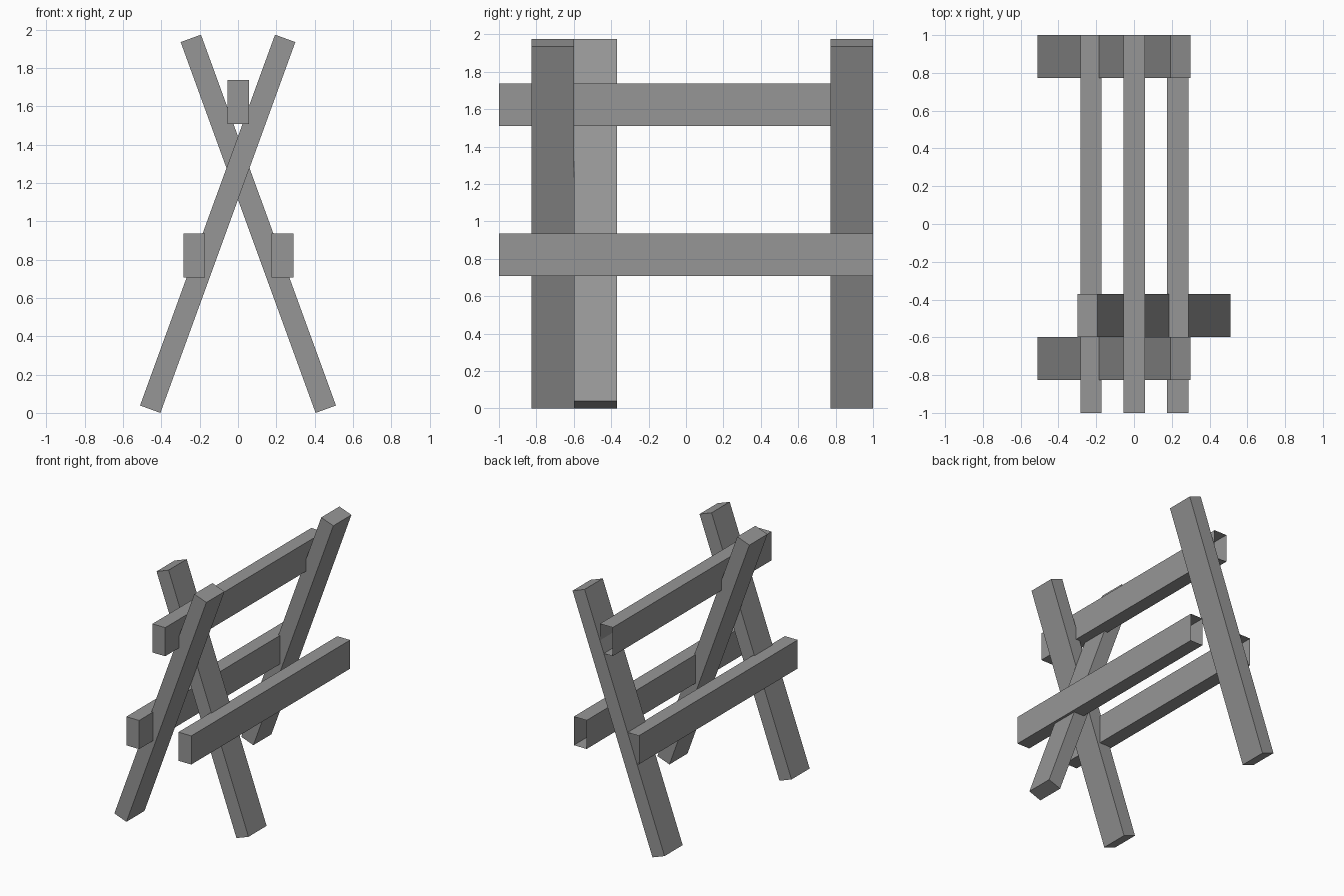
import bpy, bmesh, math
from mathutils import Matrix, Vector

if "Cube" in bpy.data.objects:
    bpy.data.objects.remove(bpy.data.objects["Cube"])

THICK, WIDE = 0.113, 0.228     # plank cross-section
LEG_LEN = 2.06
LEAN = math.radians(20)

grey = bpy.data.materials.new("dark_grey")
grey.diffuse_color = (0.305, 0.305, 0.305, 1.0)
grey.use_nodes = True
grey.node_tree.nodes["Principled BSDF"].inputs["Base Color"].default_value = grey.diffuse_color


def plank(name, size, loc, lean=0.0, open_back=False):
    """Box plank, leaned about the y axis; optionally without its rear end cap."""
    bm = bmesh.new()
    bmesh.ops.create_cube(bm, size=1.0, matrix=Matrix.Diagonal((*size, 1.0)))
    if open_back:
        bm.normal_update()
        caps = [f for f in bm.faces if f.normal.y > 0.9]
        bmesh.ops.delete(bm, geom=caps, context='FACES_ONLY')
    bmesh.ops.transform(bm, matrix=Matrix.Rotation(lean, 4, 'Y'), verts=bm.verts)
    mesh = bpy.data.meshes.new(name)
    bm.to_mesh(mesh)
    bm.free()
    mesh.materials.append(grey)
    obj = bpy.data.objects.new(name, mesh)
    obj.location = Vector(loc)
    bpy.context.collection.objects.link(obj)
    return obj


# Crossed legs: a pair at the front, a single one at the back
for name, side, y in (("front_leg", 1, -0.712),
                      ("front_cross_leg", -1, -0.484),
                      ("back_leg", 1, 0.886)):
    plank(name, (THICK, WIDE, LEG_LEN), (-0.106 * side, y, 0.987), LEAN * side)

# Long rails, hollow at the rear end
for name, x, z in (("left_rail", -0.228, 0.822),
                   ("right_rail", 0.232, 0.822),
                   ("top_rail", 0.002, 1.623)):
    plank(name, (THICK, 2.0, WIDE), (x, 0, z), open_back=True)
